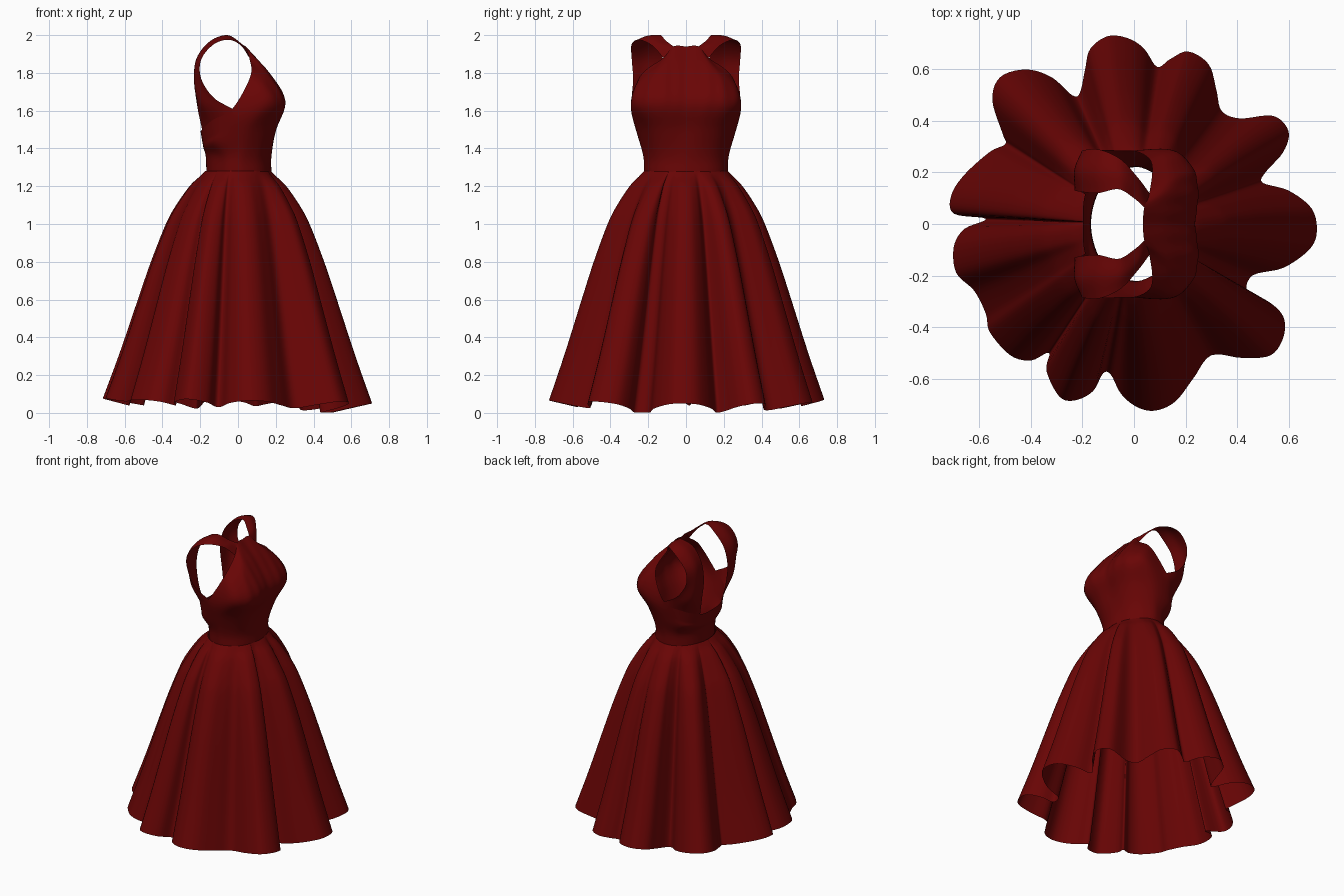
import bpy, math
from mathutils import Vector

red = bpy.data.materials.new("dark red cloth")
red.diffuse_color = (0.14, 0.0015, 0.0015, 1)


def spline(pts, n, closed=False):
    """Catmull-Rom curve through pts, n steps per span."""
    p = [Vector(q) for q in pts]
    m = len(p)
    ext = [p[-1]] + p + [p[0], p[1]] if closed else [2 * p[0] - p[1]] + p + [2 * p[-1] - p[-2]]
    out = []
    for i in range(m if closed else m - 1):
        a, b, c, d = ext[i:i + 4]
        for k in range(n):
            t = k / n
            out.append(0.5 * (2 * b + (c - a) * t + (2 * a - 5 * b + 4 * c - d) * t * t
                              + (3 * b - a - 3 * c + d) * t ** 3))
    if not closed:
        out.append(p[-1])
    return out


def sheet(name, rows, closed=False):
    """Smooth cloth surface from rows of points."""
    w = len(rows[0])
    verts = [tuple(p) for r in rows for p in r]
    faces = []
    for i in range(len(rows) - 1):
        for j in range(w if closed else w - 1):
            k = (j + 1) % w
            faces.append((i * w + j, i * w + k, (i + 1) * w + k, (i + 1) * w + j))
    me = bpy.data.meshes.new(name)
    me.from_pydata(verts, [], faces)
    me.materials.append(red)
    for f in me.polygons:
        f.use_smooth = True
    ob = bpy.data.objects.new(name, me)
    bpy.context.collection.objects.link(ob)
    return ob


# --- Bodice: columns from chest centre round to back centre, mirrored in y
angles = [0, 28, 52, 78, 96, 118, 148, 180]
upper = [
    [(.20, 0, 1.5), (.238, 0, 1.65), (.15, 0, 1.81), (.035, 0, 1.94)],
    [(.20, .10, 1.5), (.25, .12, 1.65), (.165, .11, 1.80), (.04, .065, 1.94)],
    [(.165, .19, 1.5), (.225, .225, 1.64), (.16, .19, 1.78), (.06, .12, 1.88)],
    [(.08, .252, 1.5), (.14, .287, 1.62), (.12, .28, 1.70), (.065, .245, 1.78)],
    [(-.02, .25, 1.45), (-.02, .272, 1.53), (-.025, .28, 1.57), (-.03, .285, 1.61)],
    [(-.12, .215, 1.43), (-.125, .22, 1.47), (-.13, .225, 1.51), (-.135, .23, 1.55)],
    [(-.17, .125, 1.41), (-.178, .12, 1.44), (-.183, .12, 1.47), (-.19, .115, 1.5)],
    [(-.182, 0, 1.40), (-.188, 0, 1.43), (-.193, 0, 1.46), (-.198, 0, 1.49)],
]
cols = []
for a, up in zip(angles, upper):
    c, s = math.cos(math.radians(a)), math.sin(math.radians(a))
    col = [(.172 * c + .005, .22 * s, 1.27), (.174 * c + .003, .225 * s, 1.36)] + up
    cols.append(spline(col, 5))
flip = lambda col: [Vector((p.x, -p.y, p.z)) for p in col]
ring = cols + [flip(c) for c in cols[-2:0:-1]]
rows = [spline([c[i] for c in ring], 8, True) for i in range(len(cols[0]))]
# soft gathers radiating from the neckline
for i, r in enumerate(rows):
    g = max(0, i - 12) / 13
    for p in r:
        if p.x > 0.06 and p.z > 1.6:
            p.x += 0.006 * g * math.sin(math.pi * i / 25) * math.cos(p.y * 80 + math.pi)
sheet("bodice", rows, True)

# --- Wide shoulder straps, from the low back over to the neckline
outer = [(-.03, .285, 1.61), (-.13, .287, 1.67), (-.195, .28, 1.77), (-.195, .287, 1.87),
         (-.13, .288, 1.95), (-.05, .25, 1.975), (.015, .18, 1.945), (.06, .12, 1.88)]
inner = [(-.19, .115, 1.5), (-.215, .13, 1.62), (-.23, .13, 1.76), (-.205, .125, 1.88),
         (-.14, .12, 1.965), (-.06, .135, 2.0), (0, .10, 1.965), (.04, .065, 1.94)]
bulge = [(-.025, .03, -.005), (-.03, .02, 0), (-.018, .008, 0), (-.018, .005, .005),
         (-.01, 0, .012), (0, .005, .01), (.005, .005, .004), (0, 0, 0)]
mid = [(Vector(a) + Vector(b)) / 2 + Vector(c) for a, b, c in zip(outer, inner, bulge)]
lanes = [spline(e, 8) for e in (outer, mid, inner)]
strap = [spline(t, 8) for t in zip(*lanes)]
# weld both ends of the strap to the top edge of the bodice
for end, edge in ((0, rows[-1][32:49]), (-1, rows[-1][16:7:-1])):
    if end:
        edge = [edge[k // 2].lerp(edge[(k + 1) // 2], .5) for k in range(17)]
    shift = [b - a for a, b in zip(strap[end], edge)]
    for i in range(8):
        k = -1 - i if end else i
        strap[k] = [p + d * (1 - i / 8) for p, d in zip(strap[k], shift)]
sheet("strap_left", strap)
sheet("strap_right", [flip(r) for r in strap])

# --- Skirt: wavy hem outline seen from above
hem = [(.71, -.03), (.69, .06), (.60, .13), (.50, .16), (.51, .20), (.58, .28), (.60, .36),
       (.54, .42), (.41, .41), (.34, .44), (.32, .52), (.29, .62), (.21, .67), (.14, .64),
       (.09, .61), (.04, .68), (-.02, .72), (-.10, .73), (-.17, .68), (-.19, .60), (-.21, .51),
       (-.24, .50), (-.32, .57), (-.42, .60), (-.52, .57), (-.55, .48), (-.51, .35),
       (-.50, .31), (-.56, .28), (-.66, .19), (-.71, .11), (-.70, .04), (-.575, .02),
       (-.66, -.02), (-.70, -.09), (-.69, -.19), (-.62, -.26), (-.575, -.35), (-.56, -.42),
       (-.48, -.51), (-.40, -.53), (-.33, -.50), (-.34, -.57), (-.29, -.67), (-.23, -.685),
       (-.16, -.65), (-.12, -.58), (-.09, -.585), (-.05, -.66), (.01, -.71), (.08, -.725),
       (.16, -.69), (.23, -.60), (.30, -.51), (.42, -.52), (.53, -.51), (.58, -.44),
       (.58, -.36), (.52, -.30), (.44, -.27), (.46, -.20), (.58, -.17), (.68, -.10)]
profile = [(1.28, .2), (1.25, .23), (1.2, .28), (1.1, .348), (1.0, .40), (.8, .475),
           (.6, .54), (.3, .635), (.05, .72)]
fold = spline([(x, y, 0) for x, y in hem], 5, True)
skirt = []
for q in spline([(r, 0, z) for z, r in profile], 5):
    w = (q.x - .2) / .52
    drop = (1.28 - q.z) / 1.23
    row = []
    for h in fold:
        r = h.length
        c, s = h.x / r, h.y / r
        top = 1 / math.sqrt((c / .174) ** 2 + (s / .222) ** 2)
        peak = (r - .52) / .21
        # the folds start early below the waist, the hem rises on each peak
        rad = top + (r - top) * w - .015 * (1 - peak) * math.sin(math.pi * w)
        z = q.z + drop ** 2 * (-.05 + .055 * max(0, peak) + .012 * (1 - c))
        row.append((rad * c, rad * s, z))
    skirt.append(row)
sheet("skirt", skirt, True)
